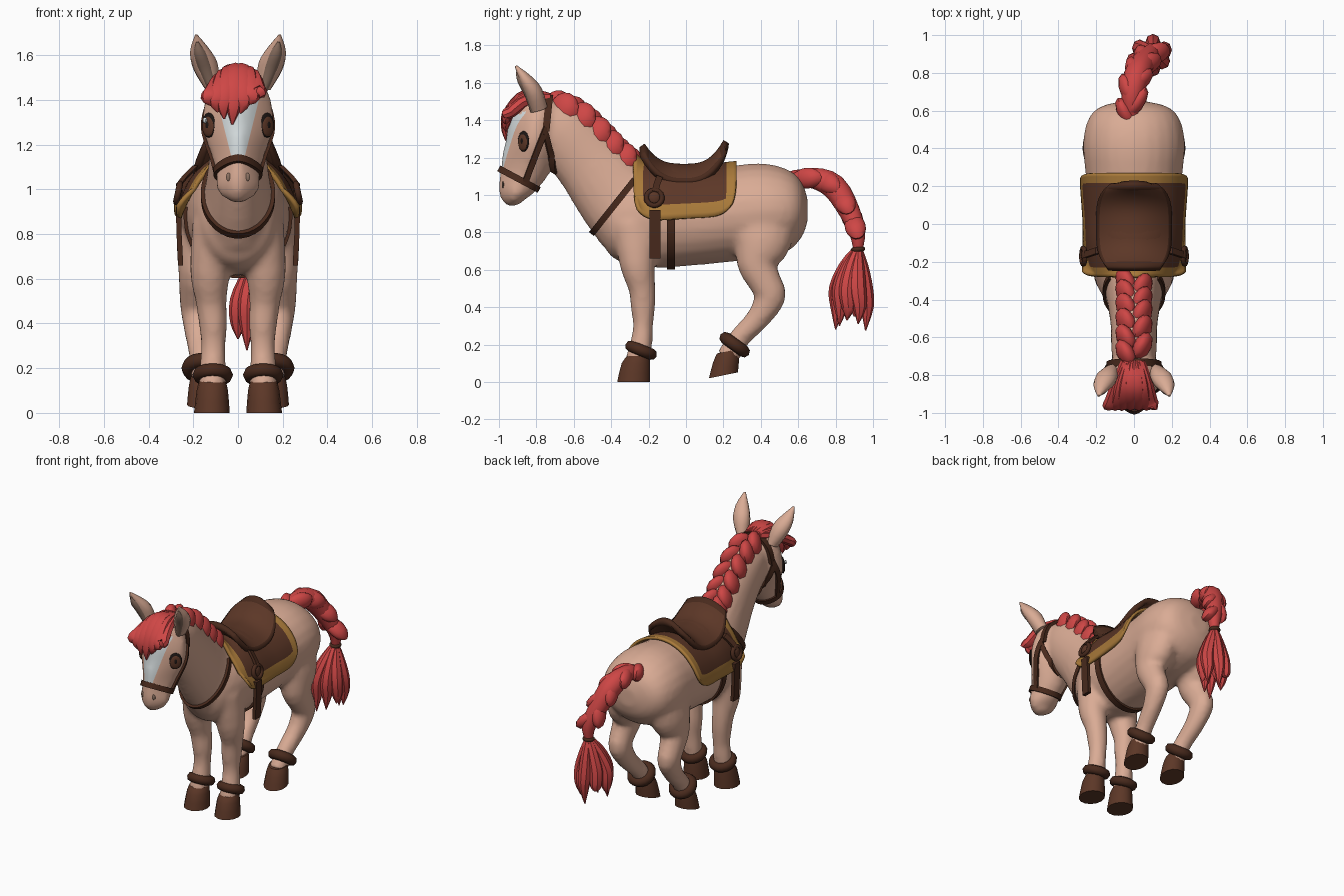
import bpy, bmesh, math
from mathutils import Vector, Matrix
from mathutils.bvhtree import BVHTree

if "Cube" in bpy.data.objects:
    bpy.data.objects.remove(bpy.data.objects["Cube"])

X = Vector((1, 0, 0))


def mat(name, *rgb):
    m = bpy.data.materials.new(name)
    m.diffuse_color = (*rgb, 1)
    m.use_nodes = True
    m.node_tree.nodes["Principled BSDF"].inputs["Base Color"].default_value = m.diffuse_color
    return m


COAT = mat("coat", .70, .41, .30)
WHITE = mat("blaze_white", .66, .71, .72)
RED = mat("hair_red", .62, .062, .06)
BROWN = mat("leather_brown", .107, .038, .02)
DARK = mat("leather_dark", .066, .023, .012)
GOLD = mat("trim_gold", .40, .195, .042)
BLACK = mat("eye_black", .012, .008, .007)
EAR = mat("inner_ear", .27, .17, .125)


def make(name, bm, *mats, angle=40):
    bmesh.ops.recalc_face_normals(bm, faces=bm.faces)
    me = bpy.data.meshes.new(name)
    bm.to_mesh(me)
    bm.free()
    for m in mats:
        me.materials.append(m)
    me.shade_smooth()
    me.set_sharp_from_angle(angle=math.radians(angle))
    ob = bpy.data.objects.new(name, me)
    bpy.context.collection.objects.link(ob)
    return ob


def sample(S, k):
    """Smooth curve through all section values."""
    out = []
    for i in range(len(S) - 1):
        ps = S[max(i - 1, 0)], S[i], S[i + 1], S[min(i + 2, len(S) - 1)]
        for j in range(k):
            t = j / k
            out.append([b + .5 * t * (c - a + t * (2 * a - 5 * b + 4 * c - d + t * (3 * (b - c) + d - a)))
                        for a, b, c, d in zip(*ps)])
    return out + [list(S[-1])]


def loft(bm, secs, n=16, k=3, axis=None, pinch=0):
    """Tube of ellipses; each section is x, y, z, half width, half depth. Pinch narrows the front."""
    S = sample(secs, k)
    rings = []
    for i, s in enumerate(S):
        t = Vector(S[min(i + 1, len(S) - 1)][:3]) - Vector(S[max(i - 1, 0)][:3])
        t.normalize()
        u = (X - t * t.x).normalized()
        w = t.cross(u)
        if axis:
            u, w = X, Vector(axis)
        rings.append([bm.verts.new(Vector(s[:3]) + w * max(s[4], .003) * math.sin(a)
                                   + u * max(s[3], .003) * math.cos(a) * (1 - pinch * max(math.sin(a), 0)))
                      for a in (2 * math.pi * q / n for q in range(n))])
    for a, b in zip(rings, rings[1:]):
        for q in range(n):
            bm.faces.new((a[q], a[(q + 1) % n], b[(q + 1) % n], b[q]))
    bm.faces.new(rings[0])
    bm.faces.new(rings[-1])


def tube(name, secs, m, n=10, k=3, axis=None):
    bm = bmesh.new()
    loft(bm, secs, n, k, axis)
    return make(name, bm, m)


def ball(name, c, axes, r, m, seg=12):
    bm = bmesh.new()
    M = Matrix.Translation(c) @ Matrix(axes).transposed().to_4x4() @ Matrix.Diagonal((*r, 1))
    bmesh.ops.create_uvsphere(bm, u_segments=seg, v_segments=8, radius=1, matrix=M)
    return make(name, bm, m)


def ring(name, c, tilt, R, r, m):
    bpy.ops.mesh.primitive_torus_add(major_radius=R, minor_radius=r, major_segments=18, minor_segments=8,
                                     location=c, rotation=tilt)
    ob = bpy.context.object
    ob.name = name
    ob.data.materials.append(m)
    ob.data.shade_smooth()


# ---- body: torso, neck, head and legs fused into one skin
bm = bmesh.new()
loft(bm, [(0, *s) for s in (
    (-.46, .86, .05, .06), (-.42, .86, .14, .16), (-.33, .86, .185, .23), (-.15, .88, .225, .27),
    (.05, .88, .24, .255), (.25, .90, .255, .255), (.42, .915, .27, .255), (.55, .92, .245, .215),
    (.62, .92, .18, .145), (.65, .92, .06, .06))], 24)
loft(bm, [(0, *s) for s in (
    (-.28, .90, .175, .24), (-.375, 1.0, .148, .22), (-.52, 1.18, .125, .19), (-.67, 1.34, .12, .17),
    (-.77, 1.41, .10, .11))], 20)
loft(bm, [(0, *s) for s in (
    (-.76, 1.535, .05, .05), (-.785, 1.47, .12, .125), (-.815, 1.37, .155, .135), (-.828, 1.27, .158, .138),
    (-.858, 1.16, .12, .134), (-.892, 1.08, .098, .11), (-.915, 1.02, .098, .09), (-.918, .975, .078, .066),
    (-.91, .945, .03, .03))], 24, pinch=.42)
for s in (1, -1):
    loft(bm, [(s * x, *r) for x, *r in (
        (.11, -.27, .85, .095, .13), (.125, -.26, .63, .09, .095), (.12, -.235, .5, .07, .073),
        (.112, -.23, .4, .064, .066), (.11, -.23, .3, .055, .054), (.113, -.24, .2, .06, .06),
        (.115, -.265, .1, .062, .066))])
    loft(bm, [(s * x, *r) for x, *r in (
        (.14, .41, .87, .115, .18), (.165, .405, .74, .11, .155), (.178, .38, .63, .09, .108),
        (.187, .425, .53, .076, .088), (.186, .45, .455, .07, .084), (.175, .385, .34, .06, .064),
        (.16, .29, .24, .056, .057), (.15, .22, .13, .058, .062))])
raw = make("raw_skin", bm, COAT)
rem = raw.modifiers.new("fuse", 'REMESH')
rem.mode, rem.voxel_size = 'VOXEL', .018
smo = raw.modifiers.new("soften", 'SMOOTH')
smo.factor, smo.iterations = .5, 4
me = bpy.data.meshes.new_from_object(raw.evaluated_get(bpy.context.evaluated_depsgraph_get()))
bpy.data.objects.remove(raw)
bm = bmesh.new()
bm.from_mesh(me)
skin = BVHTree.FromBMesh(bm)

# white blaze cut into the face
cuts = [((s * .026, 0, 1.13), (s, 0, -.25)) for s in (1, -1)] + [((0, 0, 1.14), (0, 0, 1))]
for co, no in cuts:
    f = [f for f in bm.faces if f.calc_center_median().y < -.85 and 1.08 < f.calc_center_median().z < 1.5]
    g = list({e for q in f for e in q.edges}) + list({v for q in f for v in q.verts})
    bmesh.ops.bisect_plane(bm, geom=f + g, plane_co=co, plane_no=no)
for f in bm.faces:
    c = f.calc_center_median()
    f.material_index = int(c.y < -.86 and 1.14 < c.z < 1.44 and f.normal.y < -.2 and abs(c.x) < .026 + .25 * (c.z - 1.13))
make("body", bm, COAT, WHITE)


def hit(origin, d):
    p, n, _, _ = skin.ray_cast(Vector(origin), Vector(d).normalized())
    return p, n


def ribbon(name, path, width, m, thick=.013, closed=False):
    """Flat strap along (point, normal) pairs."""
    bm = bmesh.new()
    path = [q for q in path if q[0] is not None]
    N = len(path)
    rows = []
    for i, (p, n) in enumerate(path):
        a, b = (path[i - 1], path[(i + 1) % N]) if closed else (path[max(i - 1, 0)], path[min(i + 1, N - 1)])
        side = (b[0] - a[0]).cross(n).normalized() * width / 2
        rows.append([bm.verts.new(p + side * e + n * h) for e, h in ((-1, -.01), (1, -.01), (1, thick), (-1, thick))])
    for i in range(N if closed else N - 1):
        a, b = rows[i], rows[(i + 1) % N]
        for q in range(4):
            bm.faces.new((a[q], a[(q + 1) % 4], b[(q + 1) % 4], b[q]))
    if not closed:
        bm.faces.new(rows[0])
        bm.faces.new(rows[-1])
    make(name, bm, m)


def wrap(name, c, v, a0, a1, width, R, closed=False, n=36):
    """Strap around the skin in the plane of x and v."""
    path = []
    for i in range(n):
        a = math.radians(a0 + (a1 - a0) * i / (n if closed else n - 1))
        d = (X * math.cos(a) + Vector(v).normalized() * math.sin(a)).normalized()
        path.append((hit(Vector(c) + d * R, -d)[0], d))
    ribbon(name, path, width, DARK, closed=closed)


# ---- harness
wrap("breast_strap", (0, -.35, .987), (0, -.62, -.78), -42, 222, .034, .45)
wrap("girth", (0, -.08, .88), (0, 0, -1), -10, 190, .045, .5)
wrap("nose_band", (0, -.89, 1.083), (0, -.88, .47), 0, 360, .034, .25, True)
wrap("head_strap", (0, -.745, 1.38), (0, .1, 1), -15, 195, .038, .35)
for s in (1, -1):
    for name, a, b in (("cheek_strap", (-.75, 1.36), (-.86, 1.07)), ("throat_strap", (-.755, 1.33), (-.695, 1.10))):
        ribbon(name, [hit((s * .5, a[0] + (b[0] - a[0]) * t / 10, a[1] + (b[1] - a[1]) * t / 10), (-s, 0, 0))
                      for t in range(11)], .032, DARK)

# ---- legs: hooves and cuffs
for s in (1, -1):
    tube("front_hoof", [(s * .115, -.255, .14, .06, .06), (s * .115, -.268, .10, .07, .078),
                        (s * .117, -.28, 0, .08, .09)], BROWN, 14, 2, (0, 1, 0))
    tube("hind_hoof", [(s * .15, .225, .165, .06, .062), (s * .15, .215, .12, .07, .074),
                       (s * .15, .20, .036, .078, .082)], BROWN, 14, 2, (0, .97, .2))
    ring("front_cuff", (s * .113, -.24, .17), (math.radians(-22), 0, 0), .06, .031, DARK)
    ring("hind_cuff", (s * .158, .26, .2), (math.radians(-36), 0, 0), .062, .033, DARK)

# ---- ears, eyes and nostrils
for s in (1, -1):
    ear = [(.115, -.785, 1.46, .035, .045), (.145, -.815, 1.55, .056, .048), (.172, -.86, 1.62, .044, .034),
           (.187, -.91, 1.69, .006, .006)]
    tube("ear", [(s * x, *r) for x, *r in ear], COAT, 12)
    tube("inner_ear", [(s * x, y - .022, z - .010, a * .6, b * .6) for x, y, z, a, b in ear[:3]]
         + [(s * .182, -.906, 1.66, .005, .005)], EAR, 10)
    d = Vector((s * .68, -.73, 0)).normalized()
    p = hit(Vector((s * .122, -.86, 1.287)) + d * .3, -d)[0]
    ax = (d.cross(Vector((0, 0, 1))), d, Vector((0, 0, 1)))
    ball("eye", p, ax, (.043, .010, .056), BLACK, 16)
    ball("iris", p + d * .004 - ax[2] * .005, ax, (.035, .0095, .046), BROWN, 14)
    ball("pupil", p + d * .006, ax, (.015, .0090, .024), BLACK)
    ball("eye_glint", p + d * .008 + ax[2] * .022 - X * .012, ax, (.011, .0085, .013), WHITE, 8)
    p, n = hit((s * .042, -1.3, 1.055), (0, 1, 0))
    ball("nostril", p, (X, Vector((0, 1, 0)), Vector((0, 0, 1))), (.012, .006, .019), EAR, 10)


# ---- saddle blanket and seat
def sheet(name, f, ns, nv, rule, mats, thick):
    bm = bmesh.new()
    g = [[bm.verts.new(f(2 * i / ns - 1, 2 * j / nv - 1)) for j in range(nv + 1)] for i in range(ns + 1)]
    for i in range(ns):
        for j in range(nv):
            q = bm.faces.new((g[i][j], g[i + 1][j], g[i + 1][j + 1], g[i][j + 1]))
            q.material_index = int(rule((2 * i + 1) / ns - 1, (2 * j + 1) / nv - 1))
    ob = make(name, bm, *mats)
    sol = ob.modifiers.new("thickness", 'SOLIDIFY')
    sol.thickness, sol.offset = thick, 0


def blanket(s, v):
    a = math.radians(102 - 14 * v ** 6 - 3 * v) * s
    d = Vector((math.sin(a), 0, math.cos(a)))
    c = Vector((0, -.005 + .275 * v * (1 - .08 * s ** 8), .93))
    p = hit(c + d * .5, -d)[0]
    return c + d * max((p - c).length + .016 + .012 * s * s, .27 * abs(s))


def seat(s, v):
    r = max(v, 0)
    top = 1.15 + .115 * abs(v) ** 3 + .02 * r ** 3
    drop = .09 - .04 * v * v + .02 * r ** 8
    return Vector((s * .19 * (1 - .25 * v ** 4 - .18 * r ** 10), -.01 + .225 * v, top - drop * s * s))


sheet("saddle_blanket", blanket, 36, 32, lambda s, v: abs(v) > .84 or abs(s) > .85, (BROWN, GOLD), .018)
sheet("saddle_seat", seat, 20, 20, lambda s, v: abs(s) > .9 or abs(v) > .9, (BROWN, DARK), .034)
for s in (1, -1):
    side = Vector((s, 0, 0))
    ring("stirrup", (s * .268, -.17, .985), (0, math.radians(90 - s * 12), 0), .042, .014, DARK)
    ball("stirrup_pad", (s * .264, -.17, .985), Matrix.Identity(3), (.016, .036, .036), BROWN)
    ribbon("stirrup_strap", [(Vector((s * x, y, z)), side) for x, y, z in
                             ((.19, -.14, 1.10), (.232, -.155, 1.06), (.264, -.165, 1.02))], .035, DARK)
    ribbon("hanging_strap", [(Vector((s * x, -.165, z)), side) for x, z in
                             ((.265, .92), (.262, .8), (.255, .66))], .058, DARK)


# ---- hair
def braid(name, path, count, size, swing):
    S = sample(path, 12)
    for i in range(count):
        q = int((i + .5) / count * (len(S) - 1))
        t = (Vector(S[min(q + 1, len(S) - 1)][:3]) - Vector(S[max(q - 1, 0)][:3])).normalized()
        u = (X - t * t.x).normalized()
        e = 1 if i % 2 else -1
        w = t.cross(u)
        R = Matrix.Rotation(math.radians(28 * e), 3, w)
        ball(f"{name}_{i + 1}", Vector(S[q][:3]) + u * swing * e, (R @ u, R @ t, w), size, RED, 10)


braid("mane_lock", [(0, -.70, 1.48), (0, -.588, 1.435), (0, -.48, 1.34), (0, -.38, 1.235), (0, -.30, 1.165)],
      11, (.047, .085, .086), .042)
for x, z in ((-.135, 1.375), (-.10, 1.345), (-.065, 1.315), (-.02, 1.29), (.025, 1.34), (.065, 1.38), (.10, 1.43)):
    h = 2.8 * x * x
    tube("forelock", [(x * .3, -.73, 1.515, .03, .03), (x * .6, -.85, 1.535 - h, .042, .034),
                      (x * .85, -.935, 1.46 - h * .5, .04, .032), (x, -.962, (z + 1.44) / 2, .032, .028),
                      (x * .8 - .01, -.962, z, .004, .004)], RED, 8)
tail = [(-.015, .57, 1.075), (-.01, .68, 1.09), (.015, .79, 1.045), (.06, .87, .92), (.10, .915, .80), (.10, .92, .70)]
tube("tail_core", [(*p, r, r) for p, r in zip(tail, (.04, .058, .070, .060, .045, .025))], RED)
braid("tail_lock", tail[:5], 8, (.042, .09, .056), .030)
ring("tail_band", (.10, .92, .71), (math.radians(5), 0, 0), .026, .013, DARK)
for x, y, z in ((.04, .80, .28), (.10, .82, .30), (.15, .86, .34), (.06, .90, .35), (.10, .96, .275),
                (.16, .92, .31), (0, .86, .33), (.03, .93, .38)):
    tube("tail_tuft", [(.10, .92, .72, .02, .02), (.05 + x * .5, .43 + y * .53, .62, .034, .036),
                       (.005 + x * .95, .09 + y * .90, .50, .042, .046), (x, y + .008, .40, .034, .036),
                       (x, y, z, .003, .003)], RED, 8)
